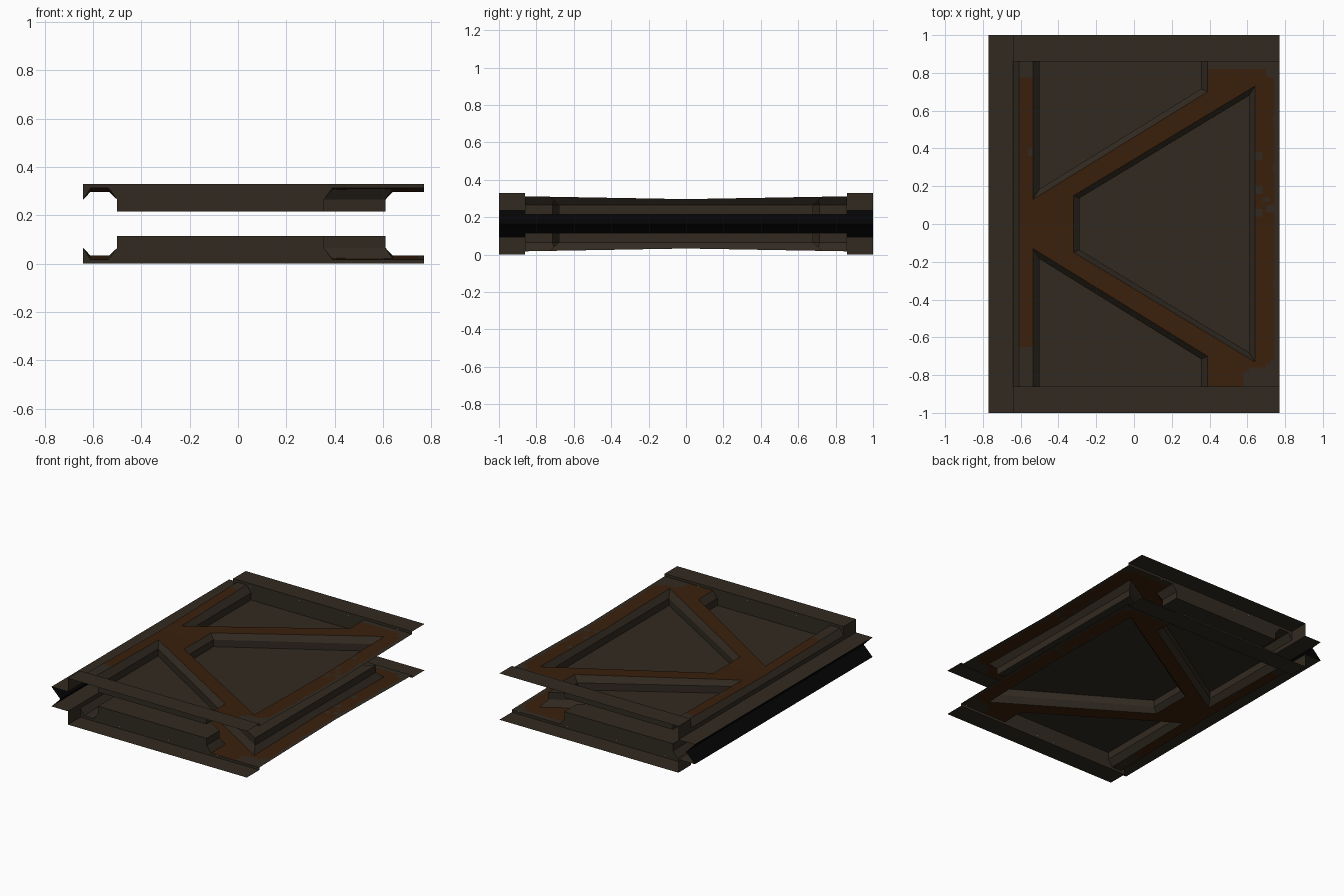
import bpy, bmesh, math, random
from mathutils import Vector

if "Cube" in bpy.data.objects:
    bpy.data.objects.remove(bpy.data.objects["Cube"])

random.seed(4)
MID = 0.165          # the two shells mirror about this height


def material(name, rgb):
    m = bpy.data.materials.new(name)
    m.diffuse_color = (*rgb, 1)
    m.use_nodes = True
    m.node_tree.nodes["Principled BSDF"].inputs["Base Color"].default_value = m.diffuse_color
    return m


BROWN = material("dark_brown_metal", (0.031, 0.023, 0.015))
RUST = material("rust_brown", (0.043, 0.0145, 0.0035))
BLACK = material("black", (0.0015, 0.0015, 0.0018))


def build(name, faces, mats, mirror_y=True, edit=None):
    """Mesh from face loops of the upper +y quarter, mirrored to the rest."""
    bm = bmesh.new()
    for f in faces:
        bm.faces.new([bm.verts.new((x, y, z - MID)) for x, y, z in f])
    bmesh.ops.remove_doubles(bm, verts=bm.verts, dist=0.0005)
    if edit:
        edit(bm)
    me = bpy.data.meshes.new(name)
    bm.to_mesh(me)
    bm.free()
    for m in mats:
        me.materials.append(m)
    ob = bpy.data.objects.new(name, me)
    bpy.context.collection.objects.link(ob)
    ob.location.z = MID
    mod = ob.modifiers.new("mirror", 'MIRROR')
    mod.use_axis = (False, mirror_y, True)
    mod.merge_threshold = 0.0005
    return ob


def sheet_z(y):
    return 0.297 + 0.0174 * abs(y)     # shell sags slightly towards the middle


def on_sheet(p):
    return (p[0], p[1], sheet_z(p[1]))


# Outline points of the raised ribs
A, B, C, D, E = (-.61, 0), (-.61, .86), (-.535, .86), (-.535, .13), (-.535, 0)
F, G, H, I = (-.32, 0), (-.32, .15), (.64, .73), (.64, 0)
J, K, L, M = (.77, 0), (.77, .86), (.39, .86), (.39, .70)

# Bare spots in the rust along the open edge: x, y, radius
SPOTS = [(.66, .18, .025), (.66, .06, .03), (.72, .08, .025), (.70, .13, .02),
         (.65, .36, .025), (.77, .30, .04), (.77, .55, .04), (.77, .08, .04),
         (.77, -.32, .035), (.77, -.60, .03), (.66, -.84, .09), (.75, -.79, .07),
         (.77, .84, .08), (-.54, .38, .025), (.38, .85, .04)]


def is_rust(x, y):
    if any(math.hypot(x - a, y - b) < r for a, b, r in SPOTS):
        return False
    if x < -.535:
        return -.65 < y < .775
    if x > .36:
        return x < .745 and -.85 < y < .825
    return True


# Ribs, full width, with worn rust patches picked by position
def paint_rust(bm):
    cuts = [((0, i * .02, 0), (0, 1, 0)) for i in range(-42, 43)]
    cuts += [((0, y, 0), (0, 1, 0)) for y in (-.65, .775)]
    cuts += [((x, 0, 0), (1, 0, 0)) for x in (-.56, .36, .39, .42, .46, .50, .54, .58,
             .61, .64, .66, .68, .70, .72, .735, .745, .755)]
    for co, no in cuts:
        bmesh.ops.bisect_plane(bm, geom=bm.verts[:] + bm.edges[:] + bm.faces[:],
                               dist=1e-5, plane_co=co, plane_no=no)
    for f in bm.faces:
        c = f.calc_center_median()
        f.material_index = 1 if is_rust(c.x, c.y) else 0


ribs = [[A, E, D, C, B], [E, F, G, D], [D, G, H, M], [M, H, K, L], [I, J, K, H]]
ribs += [[(x, -y) for x, y in reversed(f)] for f in ribs]
build("ribs", [[on_sheet(p) for p in f] for f in ribs], [BROWN, RUST],
      mirror_y=False, edit=paint_rust)


# Recessed pockets: chamfer, vertical wall, flat floor
def pocket(name, top, inner, open_edge=False):
    n = len(top)
    t = [on_sheet(p) for p in top]
    m = [(x, y, .265) for x, y in inner]
    b = [(x, y, .215) for x, y in inner]
    faces = [b]
    for i in range(n - 1 if open_edge else n):
        j = (i + 1) % n
        faces += [[t[i], t[j], m[j], m[i]], [m[i], m[j], b[j], b[i]]]
    build(name, faces, [BROWN])


pocket("centre_pocket", [I, H, G, F], [(.61, 0), (.61, .68), (-.288, .137), (-.288, 0)], True)
pocket("side_pocket", [D, M, L, C], [(-.50, .185), (.355, .715), (.355, .86), (-.50, .86)])

# End rails: flat plate with a short step down to the ribs
build("end_rail", [
    [(-.64, .86, .33), (.77, .86, .33), (.77, 1, .33), (-.64, 1, .33)],
    [(-.61, .86, .312), (.77, .86, .312), (.77, .86, .33), (-.61, .86, .33)],
    [(-.64, .86, .265), (-.61, .86, .312), (-.61, .86, .33), (-.64, .86, .33)],
], [BROWN])

# Long side rail: low flat ledge, upright wall that rises at the ends, chamfer to the ribs
build("side_rail", [
    [(-.77, 0, .235), (-.64, 0, .235), (-.64, 1, .235), (-.77, 1, .235)],
    [(-.64, 0, .235), (-.64, 0, .265), (-.64, .86, .265), (-.64, .86, .235)],
    [(-.64, .86, .235), (-.64, .86, .33), (-.64, 1, .33), (-.64, 1, .235)],
    [(-.64, 0, .265), (-.61, 0, .297), (-.61, .86, .312), (-.64, .86, .265)],
], [BROWN])

# Black V-shaped channel between the two shells
build("side_channel", [
    [(-.77, 0, .235), (-.77, 1, .235), (-.70, 1, MID), (-.70, 0, MID)],
], [BLACK])
